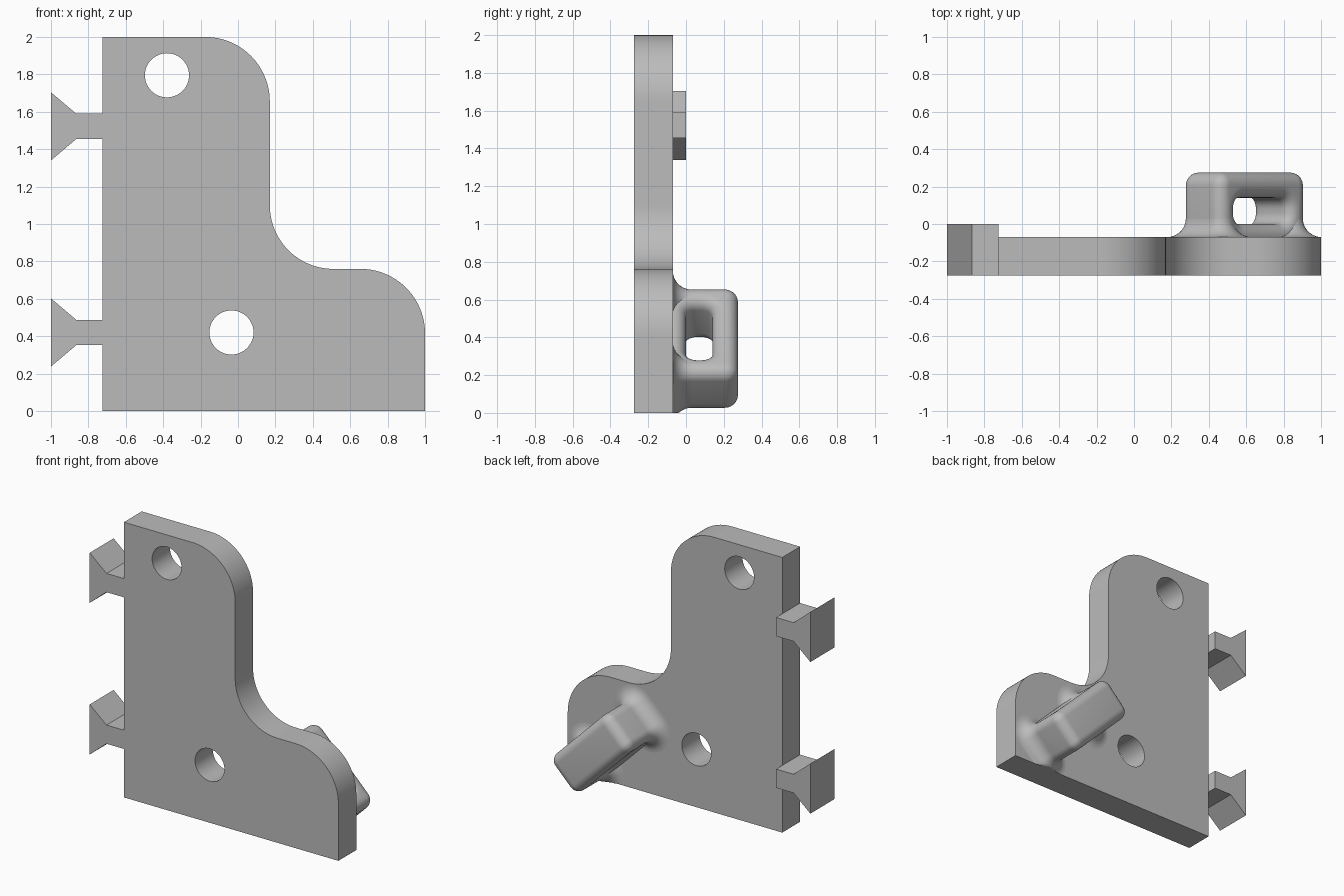
import bpy
import bmesh
import math

cube = bpy.data.objects.get("Cube")
if cube:
    bpy.data.objects.remove(cube, do_unlink=True)

grey = bpy.data.materials.new("plain grey")
grey.use_nodes = True
grey.diffuse_color = (0.5, 0.5, 0.5, 1)
grey.node_tree.nodes["Principled BSDF"].inputs["Base Color"].default_value = (0.5, 0.5, 0.5, 1)

FRONT, BACK, TAB_BACK = -0.275, -0.07, 0.0


def arc(cx, cz, r, a0, a1, n=24):
    """Points along an arc, angles in degrees."""
    angles = [math.radians(a0 + (a1 - a0) * i / n) for i in range(n + 1)]
    return [(cx + r * math.cos(a), cz + r * math.sin(a)) for a in angles]


def finish(obj):
    obj.data.materials.clear()
    obj.data.materials.append(grey)
    bpy.ops.object.select_all(action='DESELECT')
    obj.select_set(True)
    bpy.context.view_layer.objects.active = obj
    bpy.ops.object.shade_smooth_by_angle(angle=math.radians(30))


def slab(name, outlines, y0, y1):
    """Extrude x-z outlines from y0 to y1; inner outlines become holes."""
    curve = bpy.data.curves.new(name, 'CURVE')
    curve.dimensions = '2D'
    curve.fill_mode = 'BOTH'
    curve.extrude = (y1 - y0) / 2
    for pts in outlines:
        spline = curve.splines.new('POLY')
        spline.points.add(len(pts) - 1)
        for p, (x, z) in zip(spline.points, pts):
            p.co = (x, z, 0, 1)
        spline.use_cyclic_u = True
    temp = bpy.data.objects.new(name + " outline", curve)
    bpy.context.collection.objects.link(temp)
    bpy.context.view_layer.update()
    deps = bpy.context.evaluated_depsgraph_get()
    mesh = bpy.data.meshes.new_from_object(temp.evaluated_get(deps))
    bpy.data.objects.remove(temp, do_unlink=True)
    mid = (y0 + y1) / 2
    bm = bmesh.new()
    bm.from_mesh(mesh)
    for v in bm.verts:
        v.co = (v.co.x, mid - v.co.z, v.co.y)
    bmesh.ops.remove_doubles(bm, verts=bm.verts, dist=1e-5)
    bmesh.ops.recalc_face_normals(bm, faces=bm.faces)
    bm.to_mesh(mesh)
    bm.free()
    mesh.name = name
    obj = bpy.data.objects.new(name, mesh)
    bpy.context.collection.objects.link(obj)
    finish(obj)


def rounded_rect(hw, hh, r, n=8):
    pts = []
    for k, (sx, sy) in enumerate([(1, 1), (-1, 1), (-1, -1), (1, -1)]):
        pts += arc(sx * (hw - r), sy * (hh - r), r, 90 * k, 90 * k + 90, n)
    return pts


def loft(name, loops, closed):
    """Skin a list of equal-length loops; join last to first when closed."""
    bm = bmesh.new()
    rings = [[bm.verts.new(p) for p in loop] for loop in loops]
    pairs = list(zip(rings, rings[1:])) + ([(rings[-1], rings[0])] if closed else [])
    for a, b in pairs:
        for i in range(len(a)):
            j = (i + 1) % len(a)
            bm.faces.new((a[i], a[j], b[j], b[i]))
    if not closed:
        bm.faces.new(rings[0])
        bm.faces.new(rings[-1])
    bmesh.ops.recalc_face_normals(bm, faces=bm.faces)
    mesh = bpy.data.meshes.new(name)
    bm.to_mesh(mesh)
    bm.free()
    obj = bpy.data.objects.new(name, mesh)
    bpy.context.collection.objects.link(obj)
    finish(obj)


# Stepped plate with rounded corners and two screw holes
outline = ([(-0.725, 0), (1, 0)]
           + arc(0.655, 0.415, 0.345, 0, 90)
           + arc(0.51, 1.10, 0.34, 270, 180)
           + arc(-0.175, 1.655, 0.345, 0, 90)
           + [(-0.725, 2)])
holes = [arc(x, z, 0.118, 0, 352.5, 47) for x, z in [(-0.38, 1.795), (-0.035, 0.42)]]
slab("plate", [outline] + holes, FRONT, BACK)

# Two dovetail tabs on the straight edge
for name, z in [("upper_tab", 1.522), ("lower_tab", 0.42)]:
    half = [(-1, 0.182), (-0.865, 0.068), (-0.725, 0.068)]
    pts = [(x, z + h) for x, h in half] + [(x, z - h) for x, h in reversed(half)]
    slab(name, [pts], FRONT, TAB_BACK)

# Diagonal handle frame: u runs along the handle, v across it
CX, CZ, S = 0.59, 0.34, math.sqrt(0.5)
HALF_LEN, HALF_WID, BAR, R = 0.33, 0.15, 0.13, 0.064


def place(u, v, y):
    return (CX + S * (u + v), y, CZ + S * (v - u))


# Handle loop: rounded rectangular ring with rounded edges, sunk into the plate
STEPS = 8
fillet = []
for i in range(STEPS + 1):
    a = math.pi / 2 * i / STEPS
    fillet.append((R * (1 - math.cos(a)), HALF_WID - R + R * math.sin(a)))


def outer(d, v):
    return [place(u, v, 0.0725 + y) for u, y in rounded_rect(HALF_LEN - d, 0.2025 - d, 0.07 - d)]


def inner(d, v):
    hw = HALF_LEN - BAR + d
    return [place(u, v, 0.07 + y) for u, y in rounded_rect(hw, 0.07 + d, 0.06 + d)]


loops = [outer(d, v) for d, v in fillet]
loops += [inner(d, v) for d, v in reversed(fillet)]
loops += [inner(d, -v) for d, v in fillet]
loops += [outer(d, -v) for d, v in reversed(fillet)]
loft("handle_loop", loops, True)

# Flared fillets where the legs meet the plate, trimmed at the plate edges
FLARE = 0.10
for name, side in [("upper_leg_fillet", -1), ("lower_leg_fillet", 1)]:
    loops = []
    for i in range(11):
        a = math.pi / 2 * i / 10
        off = FLARE * (1 - math.cos(a))
        y = BACK + FLARE * (1 - math.sin(a))
        rect = rounded_rect(BAR / 2 + off, HALF_WID + off, R + off)
        ring = [place(side * (HALF_LEN - BAR / 2) + u, v, y) for u, v in rect]
        loops.append([(min(x, 1), yy, max(z, 0)) for x, yy, z in ring])
    loft(name, loops, False)
